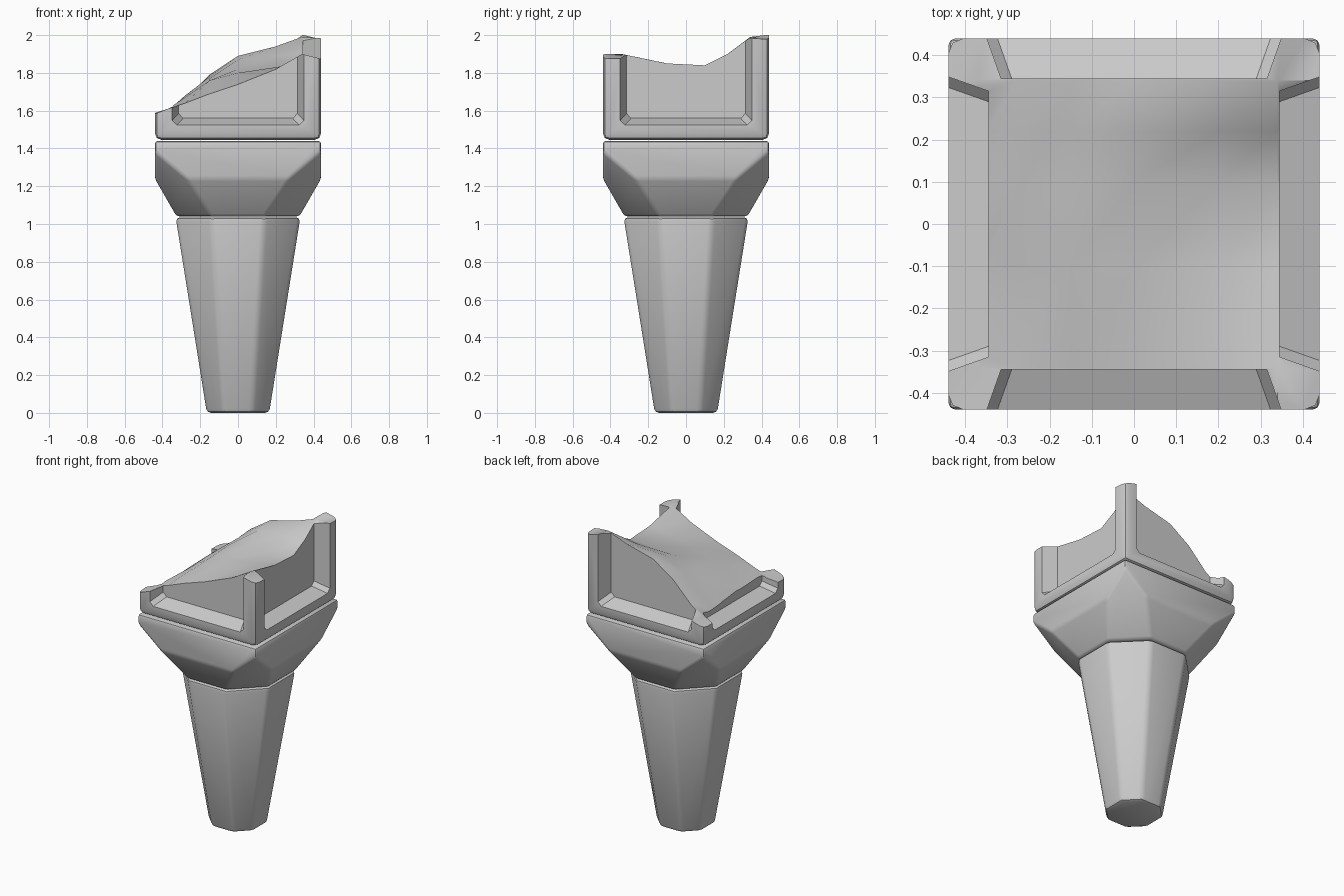
import bpy, bmesh, math
from mathutils import Matrix, Vector

if "Cube" in bpy.data.objects:
    bpy.data.objects.remove(bpy.data.objects["Cube"])


def make_object(name, bm):
    bmesh.ops.recalc_face_normals(bm, faces=bm.faces[:])
    me = bpy.data.meshes.new(name)
    bm.to_mesh(me)
    bm.free()
    ob = bpy.data.objects.new(name, me)
    bpy.context.collection.objects.link(ob)
    return ob


def hull(name, pts, bevel=0.0, rot=0.0):
    bm = bmesh.new()
    for p in pts:
        bm.verts.new(p)
    res = bmesh.ops.convex_hull(bm, input=bm.verts[:])
    loose = [v for v in bm.verts if not v.link_faces]
    bmesh.ops.delete(bm, geom=loose, context='VERTS')
    bmesh.ops.dissolve_limit(bm, angle_limit=math.radians(2),
                             verts=bm.verts[:], edges=bm.edges[:])
    if bevel:
        edges = [e for e in bm.edges if e.calc_face_angle(0) > math.radians(20)]
        bmesh.ops.bevel(bm, geom=edges, offset=bevel, segments=2, profile=0.5,
                        affect='EDGES', clamp_overlap=True)
    bm.transform(Matrix.Rotation(rot, 4, 'Z'))
    return make_object(name, bm)


def octagon(half, flat, z):
    return [(sx * a, sy * b, z) for a, b in ((half, flat), (flat, half))
            for sx in (-1, 1) for sy in (-1, 1)]


def square(h, z):
    return [(sx * h, sy * h, z) for sx in (-1, 1) for sy in (-1, 1)]


def smooth(ob):
    bpy.ops.object.select_all(action='DESELECT')
    ob.select_set(True)
    bpy.context.view_layer.objects.active = ob
    bpy.ops.object.shade_smooth_by_angle(angle=math.radians(35))


def cut(ob, cutter):
    m = ob.modifiers.new("cut", 'BOOLEAN')
    m.operation = 'DIFFERENCE'
    m.solver = 'EXACT'
    m.object = cutter
    bpy.context.view_layer.objects.active = ob
    bpy.ops.object.modifier_apply(modifier=m.name)
    bpy.data.objects.remove(cutter, do_unlink=True)


# tapered eight-sided stake
stake = hull("stake", octagon(0.165, 0.075, 0) + octagon(0.33, 0.14, 1.035), 0.022)

# collar: square on top, octagon below, with triangular corner cuts
collar = hull("collar", square(0.44, 1.44) + square(0.44, 1.38)
              + octagon(0.44, 0.27, 1.24) + octagon(0.325, 0.14, 1.04), 0.016)

# block with a recessed panel on each side
block = hull("broken_block", square(0.44, 1.445) + square(0.44, 2.2), 0.035)
for i in range(4):
    pts = []
    for y, w, z in ((-0.345, 0.315, 1.56), (-0.42, 0.325, 1.55), (-0.5, 0.37, 1.50)):
        pts += [(-w, y, z + 0.025), (w, y, z + 0.025), (-w + 0.025, y, z),
                (w - 0.025, y, z), (-w, y, 2.4), (w, y, 2.4)]
    cut(block, hull("panel_cutter", pts, rot=i * math.pi / 2))

# jagged break across the top, given as a coarse height grid
XS = (-0.5, -0.37, -0.28, -0.15, 0, 0.2, 0.34, 0.5)
YS = (-0.5, -0.34, -0.1, 0.1, 0.22, 0.34, 0.5)
HEIGHTS = (
    (1.56, 1.61, 1.63, 1.67, 1.73, 1.82, 1.90, 1.86),
    (1.57, 1.61, 1.64, 1.69, 1.74, 1.82, 1.90, 1.86),
    (1.58, 1.60, 1.67, 1.76, 1.80, 1.83, 1.85, 1.84),
    (1.56, 1.58, 1.68, 1.77, 1.82, 1.83, 1.84, 1.84),
    (1.54, 1.57, 1.66, 1.78, 1.87, 1.89, 1.90, 1.90),
    (1.56, 1.60, 1.66, 1.79, 1.89, 1.94, 1.99, 1.98),
    (1.58, 1.60, 1.62, 1.75, 1.88, 1.95, 2.01, 1.97))
bm = bmesh.new()
grid = [[bm.verts.new((x, y, h)) for x, h in zip(XS, row)]
        for y, row in zip(YS, HEIGHTS)]
for j in range(len(YS) - 1):
    for i in range(len(XS) - 1):
        a, b = grid[j][i], grid[j][i + 1]
        c, d = grid[j + 1][i + 1], grid[j + 1][i]
        bm.faces.new((a, b, c))
        bm.faces.new((a, c, d))
ext = bmesh.ops.extrude_face_region(bm, geom=bm.faces[:])
for v in ext["geom"]:
    if isinstance(v, bmesh.types.BMVert):
        v.co.z = 2.5
cut(block, make_object("break_cutter", bm))

for ob in (stake, collar, block):
    smooth(ob)
